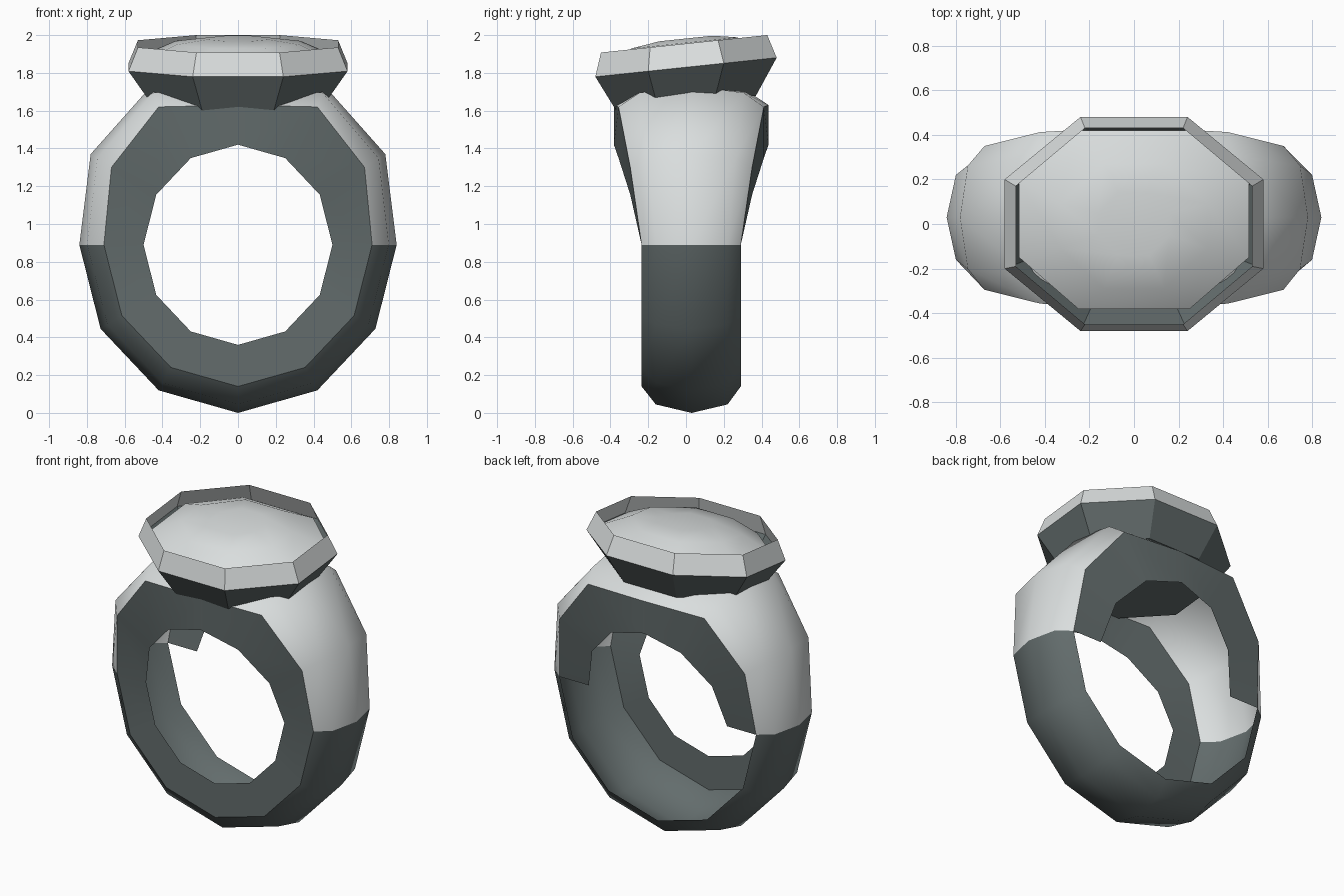
import bpy, bmesh, math

if "Cube" in bpy.data.objects:
    bpy.data.objects.remove(bpy.data.objects["Cube"])


def material(name, rgb):
    m = bpy.data.materials.new(name)
    m.diffuse_color = (*rgb, 1)
    m.use_nodes = True
    m.node_tree.nodes["Principled BSDF"].inputs["Base Color"].default_value = m.diffuse_color
    return m


LIGHT = material("light silver", (0.70, 0.73, 0.73))
DARK = material("dark steel", (0.125, 0.152, 0.152))


def loft(name, rows, mat, closed=False, cap_end=False, smooth=0):
    """Skin a list of equal-length point rows with quads."""
    bm = bmesh.new()
    vs = [[bm.verts.new(p) for p in row] for row in rows]
    n = len(rows[0])
    for a, b in zip(vs, vs[1:]):
        for i in range(n if closed else n - 1):
            j = (i + 1) % n
            bm.faces.new((a[i], a[j], b[j], b[i]))
    if cap_end:
        bm.faces.new(vs[-1])
    bmesh.ops.remove_doubles(bm, verts=bm.verts, dist=1e-4)
    bmesh.ops.recalc_face_normals(bm, faces=bm.faces)
    me = bpy.data.meshes.new(name)
    bm.to_mesh(me)
    bm.free()
    ob = bpy.data.objects.new(name, me)
    bpy.context.collection.objects.link(ob)
    me.materials.append(mat)
    if smooth:
        bpy.ops.object.select_all(action='DESELECT')
        bpy.context.view_layer.objects.active = ob
        ob.select_set(True)
        bpy.ops.object.shade_smooth_by_angle(angle=math.radians(smooth))
    return ob


# Band outline, one station every 30 degrees (shoulders flare towards the top)
CZ = 0.89
CREST = {0: (0.84, 0.89), 30: (0.78, 1.37), 60: (0.46, 1.73), 90: (0, 1.74)}
EDGE = {0: (0.71, 0.89), 30: (0.67, 1.30), 60: (0.42, 1.62), 90: (0, 1.63)}
FLARE = {0: 0, 30: 0.06, 60: 0.122, 90: 0.147}


def station(deg):
    """Return crest (x, z), edge (x, z) and the widening in y at an angle."""
    c, s = math.cos(math.radians(deg)), math.sin(math.radians(deg))
    if deg < 0 or deg > 180:
        return (0.84 * c, CZ + 0.89 * s), (0.71 * c, CZ + 0.75 * s), 0
    k = deg if deg <= 90 else 180 - deg
    sx = 1 if deg <= 90 else -1
    return (sx * CREST[k][0], CREST[k][1]), (sx * EDGE[k][0], EDGE[k][1]), FLARE[k]


def section(deg):
    """Rounded five-point cross-section of the outer shell."""
    cr, ed, f = station(deg)
    mid = [ed[i] + (cr[i] - ed[i]) * 0.68 for i in (0, 1)]
    pts = [(ed, -0.235 - f), (mid, -0.16 - f * 0.7), (cr, 0.03),
           (mid, 0.22 + f * 0.7), (ed, 0.29 + f)]
    return [(p[0], y, p[1]) for p, y in pts]


def side_wall(deg, front):
    """Outer and hole edge points of a flat side of the band."""
    _, ed, f = station(deg)
    y = -0.235 - f if front else 0.29 + f
    a = math.radians(deg)
    return [(ed[0], y, ed[1]),
            (0.5 * math.cos(a), y, CZ + 0.53 * math.sin(a))]


upper = range(0, 181, 30)
lower = range(180, 361, 30)
loft("upper_shank", [section(d) for d in upper], LIGHT, smooth=50)
loft("lower_shank", [section(d) for d in lower], DARK, smooth=50)
# The front side is a full ring, the back side only covers the upper half
loft("front_side", [side_wall(d, True) for d in range(0, 361, 30)], DARK, smooth=25)
loft("back_side", [side_wall(d, False) for d in upper], DARK, smooth=25)


def octagon(xl, xs, yl, ys, z, dy=0.0):
    """Stretched octagon, tilted up towards the back."""
    pts = [(xl, -ys), (xl, ys), (xs, yl), (-xs, yl),
           (-xl, ys), (-xl, -ys), (-xs, -yl), (xs, -yl)]
    return [(x, y + dy, z + 0.105 * (y + dy)) for x, y in pts]


# Bezel: dark tapered cup with a light rim around it
girdle = octagon(0.58, 0.24, 0.48, 0.20, 1.83)
loft("bezel_cup", [girdle, octagon(0.45, 0.19, 0.37, 0.15, 1.64)], DARK,
     closed=True, cap_end=True)
loft("bezel_rim", [girdle, octagon(0.53, 0.22, 0.44, 0.18, 1.955, -0.01)],
     LIGHT, closed=True)

# Seal: shallow dome set inside the rim
loft("seal_plate", [octagon(0.515, 0.25, 0.40, 0.17, 1.87, 0.02),
                    octagon(0.33, 0.135, 0.28, 0.10, 1.96, -0.01),
                    octagon(0.16, 0.07, 0.14, 0.05, 1.982)],
     LIGHT, closed=True, cap_end=True, smooth=40)
